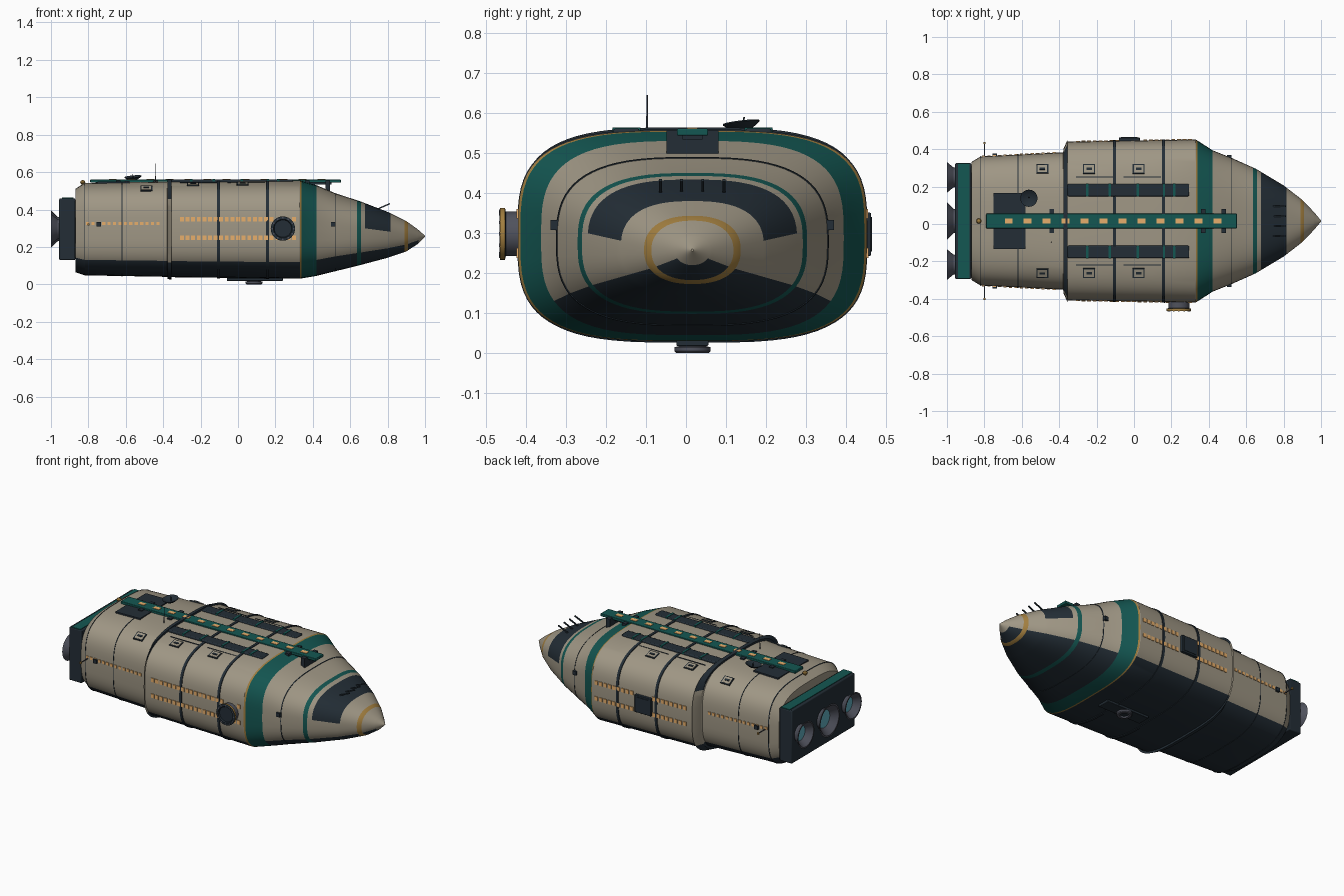
import bpy, bmesh, math
from mathutils import Vector, Matrix, Euler

if "Cube" in bpy.data.objects:
    bpy.data.objects.remove(bpy.data.objects["Cube"])

def material(name, r, g, b):
    m = bpy.data.materials.new(name)
    m.diffuse_color = (r, g, b, 1)
    m.use_nodes = True
    m.node_tree.nodes["Principled BSDF"].inputs["Base Color"].default_value = m.diffuse_color
    return m

BEIGE = material("hull beige", .35, .31, .235)
TEAL = material("teal trim", .007, .095, .085)
NAVY = material("dark navy", .017, .027, .037)
GOLD = material("gold trim", .36, .21, .05)
AMBER = material("amber window", .80, .43, .15)
GREY = material("metal grey", .08, .085, .11)
CYAN = material("engine glow", .12, .42, .52)
YC = .016  # hull centre line in y

# hull stations: x, half width, bottom z, top z, superellipse power
STATIONS = [(-.87, .315, .065, .51, 3.2), (-.82, .345, .048, .542, 3.4), (-.38, .367, .04, .55, 3.4),
            (-.355, .424, .038, .552, 3.4), (.33, .436, .03, .556, 3.4), (.42, .378, .045, .53, 3.2),
            (.52, .338, .07, .487, 2.9), (.65, .28, .102, .445, 2.8), (.80, .19, .142, .387, 2.6),
            (.90, .113, .176, .338, 2.3), (.96, .05, .215, .295, 2.1), (1.0, .003, .254, .26, 2)]

def station(x):
    for a, b in zip(STATIONS, STATIONS[1:]):
        if x <= b[0]:
            break
    t = min(1, max(0, (x - a[0]) / (b[0] - a[0])))
    hy, lo, hi, n = [p + (q - p) * t for p, q in zip(a[1:], b[1:])]
    return hy, (lo + hi) / 2, (hi - lo) / 2, n

def side(x, z):
    """half width of the hull at x, z"""
    hy, zc, hz, n = station(x)
    return hy * max(0, 1 - abs((z - zc) / hz) ** n) ** (1 / n)

def top(x, dy):
    """hull top height at x, dy from the centre line"""
    hy, zc, hz, n = station(x)
    return zc + hz * max(0, 1 - abs(dy / hy) ** n) ** (1 / n)

def finish(name, bm, mats):
    bmesh.ops.recalc_face_normals(bm, faces=bm.faces)
    me = bpy.data.meshes.new(name)
    bm.to_mesh(me)
    bm.free()
    for m in mats:
        me.materials.append(m)
    ob = bpy.data.objects.new(name, me)
    bpy.context.collection.objects.link(ob)
    return ob

SEG = 72
def loft(name, rings, mats, rule, caps=True):
    """skin through hull sections (x, outward offset); rule(x, degrees) gives the material slot"""
    bm = bmesh.new()
    loops = []
    for x, d in rings:
        hy, zc, hz, n = station(x)
        loop = []
        for i in range(SEG):
            c, s = math.cos(math.tau * i / SEG), math.sin(math.tau * i / SEG)
            loop.append(bm.verts.new((x, YC + math.copysign(abs(c) ** (2 / n), c) * (hy + d),
                                      zc + math.copysign(abs(s) ** (2 / n), s) * (hz + d))))
        loops.append(loop)
    for k in range(len(loops) - 1):
        a, b = loops[k], loops[k + 1]
        xm = (rings[k][0] + rings[k + 1][0]) / 2
        for i in range(SEG):
            j = (i + 1) % SEG
            f = bm.faces.new((a[i], a[j], b[j], b[i]))
            deg = (i + .5) * 360 / SEG
            f.material_index = rule(xm, deg - 360 if deg > 180 else deg)
    if caps:
        bm.faces.new(loops[0])
        bm.faces.new(loops[-1])
    return finish(name, bm, mats)

def boxes(name, items, mat, bevel=0):
    """items: cx, cy, cz, sx, sy, sz, optional x tilt, y tilt"""
    bm = bmesh.new()
    for it in items:
        rx, ry = (list(it[6:]) + [0, 0])[:2]
        m = Matrix.Translation(it[:3]) @ Euler((rx, ry, 0)).to_matrix().to_4x4() @ Matrix.Diagonal((*it[3:6], 1))
        bmesh.ops.create_cube(bm, size=1, matrix=m)
    ob = finish(name, bm, [mat])
    if bevel:
        md = ob.modifiers.new("bevel", 'BEVEL')
        md.width, md.segments = bevel, 2
    return ob

def lathe(name, profile, loc, axis, mats, slots=None, seg=32):
    """profile: (distance along axis, radius)"""
    bm = bmesh.new()
    rot = Vector((0, 0, 1)).rotation_difference(Vector(axis)).to_matrix()
    loops = [[bm.verts.new(Vector(loc) + rot @ Vector((r * math.cos(math.tau * i / seg), r * math.sin(math.tau * i / seg), h)))
              for i in range(seg)] for h, r in profile]
    for k, (a, b) in enumerate(zip(loops, loops[1:])):
        for i in range(seg):
            f = bm.faces.new((a[i], a[(i + 1) % seg], b[(i + 1) % seg], b[i]))
            f.material_index = slots[k] if slots else 0
    bm.faces.new(loops[0])
    bm.faces.new(loops[-1]).material_index = slots[-1] if slots else 0
    return finish(name, bm, mats)

# main hull with painted bands, dark belly and cockpit glass
def hull_rule(x, deg):
    if .34 < x < .42 or .635 < x < .657:
        return 1
    if .332 < x < .34 or .89 < x < .91:
        return 3
    if -150 < deg < -30 and x < .965:
        return 2
    if .68 < x < .815 and 5 < deg < 175:
        return 2
    return 0
xs = sorted({s[0] for s in STATIONS} | {.332, .34, .635, .657, .68, .815, .89, .91, .965, .98, -.6, -.1, .1})
loft("hull", [(x, 0) for x in xs], [BEIGE, TEAL, NAVY, GOLD], hull_rule)

# raised ribs and thin seams around the hull
for i, (x, w, d) in enumerate([(-.367, .022, .012), (-.105, .016, .004), (.158, .016, .004),
                               (-.62, .004, .002), (-.82, .004, .002), (.52, .004, .002)]):
    loft(f"hull_rib_{i}", [(x - w / 2, -.01), (x - w / 2, d), (x + w / 2, d), (x + w / 2, -.01)],
         [NAVY, BEIGE], lambda xm, deg: 1 if i == 0 and (-30 < deg < 25 or deg > 155 or deg < -150) else 0, False)

# engine block and three nozzles
boxes("engine_block", [(-.913, YC, .295, .086, .62, .33)], NAVY, .006)
boxes("engine_block_top", [(-.91, YC, .461, .06, .615, .006)], TEAL)
for i, (dy, r) in enumerate([(-.233, .082), (0, .1), (.233, .082)]):
    lathe(f"nozzle_{i}", [(-.01, r * .6), (.015, r * .65), (.05, r), (.05, r * .9), (.012, r * .55)],
          (-.95, YC + dy, .295), (-1, 0, 0), [GREY, CYAN], [0, 0, 0, 0, 1])

# dorsal spine with lights and brackets
boxes("spine", [(-.12, YC, .552, 1.34, .078, .017)], TEAL, .003)
boxes("spine_lights", [(-.67 + i * .1015, YC, .561, .042, .026, .004) for i in range(12)], AMBER)
boxes("spine_brackets", [(x, YC, (top(x, 0) + .54) / 2, .026, .13, .56 - top(x, 0) + .012)
                         for x in (-.64, -.44, .37, .48)], NAVY)
boxes("spine_keel", [(-.13, YC, .54, 1.26, .05, .012)], NAVY)

# side rails on the roof
rails, clips, wires = [], [], []
for s in (-1, 1):
    y = YC + s * .165
    rails.append((-.03, y, .552, .65, .066, .018))
    clips += [(x, y, .557, .012, .07, .012) for x in (-.25, -.13, .02, .16, .215)]
    wires += [(-.21 + k * .255, YC + s * .235, top(0, .235), .2, .004, .004) for k in range(2)]
boxes("roof_rails", rails, NAVY, .006)
boxes("roof_rail_clips", clips, TEAL)
boxes("roof_seams", wires, NAVY)

# small roof hatches
frames, lids, handles = [], [], []
for s in (-1, 1):
    for x in (-.49, -.24, .025):
        z = top(x, .278)
        tilt = s * math.atan((top(x, .29) - top(x, .266)) / .024)
        y = YC + s * .278
        frames.append((x, y, z, .064, .054, .008, tilt))
        lids.append((x, y, z + .001, .052, .042, .009, tilt))
        handles.append((x, y, z + .003, .03, .012, .012, tilt))
boxes("hatch_frames", frames, NAVY)
boxes("hatch_lids", lids, BEIGE)
boxes("hatch_handles", handles, NAVY)

# aft roof panel, dish, mast and beacon
boxes("aft_roof_panel", [(-.665, YC, .5455, .17, .30, .009, 0, -.018)], NAVY)
lathe("dish", [(0, .008), (.006, .03), (.018, .046), (.021, .046), (.01, .028), (.006, .006)],
      (-.56, .14, .556), (-.1, -.12, 1), [NAVY])
lathe("dish_feed", [(0, .003), (.035, .002)], (-.56, .14, .555), (-.1, .15, 1), [NAVY], seg=8)
lathe("mast", [(0, .003), (.105, .0015)], (-.44, -.097, .54), (0, 0, 1), [GREY], seg=8)
lathe("beacon", [(-.02, .006), (0, .006), (.003, .011), (.011, .014), (.019, .010), (.023, .002)],
      (-.83, YC, .535), (0, 0, 1), [GOLD], seg=16)

# window rows on both sides
def window(s, x, z, w, h):
    return (x, YC + s * side(x, z), z, w, .008, h)
wins = []
for s in (-1, 1):
    for z in (.25, .348):
        for i in range(21):
            x = -.30 + i * .03
            if s > 0 and -.09 < x < .04 or s < 0 and .17 < x < .31 and z > .27 and x < .30 and abs(x - .24) < .05:
                continue
            wins.append(window(s, x, z, .021, .024))
    wins += [window(s, -.805 + i * .029, .326, .017, .017) for i in range(14)]
boxes("windows", wins, AMBER)

# docking port on the front side
lathe("docking_port", [(0, .056), (.06, .056), (.062, .065), (.074, .065), (.076, .05), (.068, .046)],
      (.24, -.39, .298), (0, -1, 0), [GREY, GOLD, NAVY], [0, 2, 1, 2, 2, 2])
boxes("docking_bolts", [(.24 + .057 * math.cos(a), -.464, .298 + .057 * math.sin(a), .008, .005, .008)
                        for a in [math.tau * k / 12 for k in range(12)]], GREY)

# cargo door on the back side
boxes("cargo_door_frame", [(-.025, .452, .297, .112, .02, .108)], NAVY, .003)
boxes("cargo_door", [(-.025, .461, .297, .09, .008, .086)], NAVY)

# belly plate and lower docking ring
boxes("belly_plate", [(.09, YC, .026, .30, .08, .016)], NAVY, .003)
lathe("belly_ring", [(0, .035), (.012, .035), (.014, .045), (.024, .045), (.029, .04), (.029, .026), (.02, .024)],
      (.085, YC, .029), (0, 0, -1), [GREY, NAVY], [0, 0, 0, 0, 0, 0, 1])

# thruster blocks, side booms and nose probes
boxes("thrusters", [(x, YC + s * (side(x, .32) + .002), .32, .024, .022, .024) for s in (-1, 1) for x in (.51, -.745)], NAVY)
booms, tips = [], []
for s in (-1, 1):
    booms.append((-.80, YC + s * .38, .32, .005, .08, .005))
    tips.append((-.80, YC + s * .418, .32, .011, .011, .011))
boxes("side_booms", booms, GREY)
boxes("boom_tips", tips, GOLD)
boxes("nose_probes", [(.777, y, .416, .075, .007, .007, 0, -.42) for y in (-.064, -.011, .042, .095)], NAVY)

# smooth shading with sharp edges
for ob in bpy.data.objects:
    ob.select_set(True)
bpy.context.view_layer.objects.active = bpy.data.objects["hull"]
bpy.ops.object.shade_smooth_by_angle(angle=math.radians(25))
